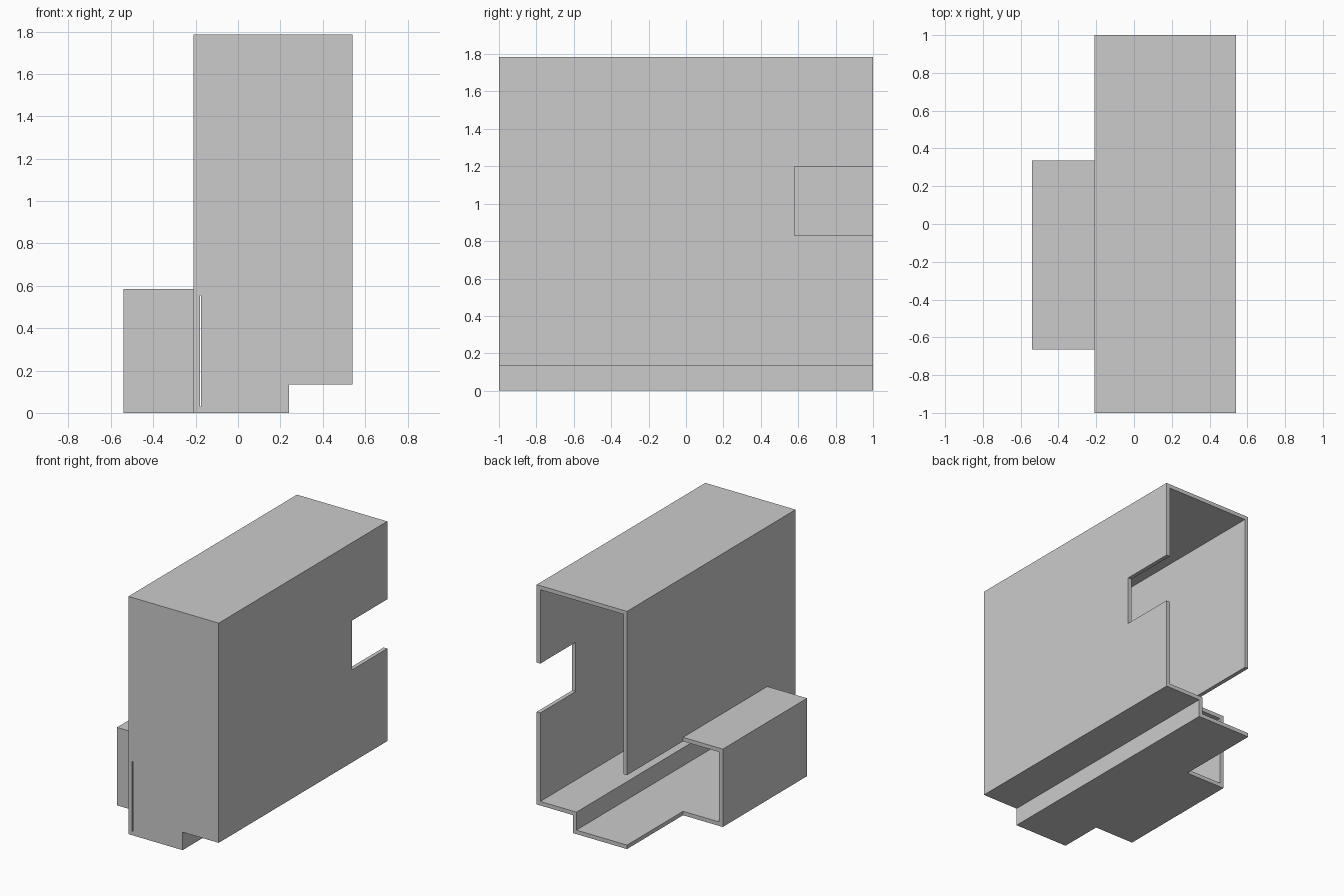
import bpy, bmesh

cube = bpy.data.objects.get("Cube")
if cube:
    bpy.data.objects.remove(cube, do_unlink=True)

# One plain grey for every panel
grey = bpy.data.materials.new("light_grey")
grey.use_nodes = True
COLOUR = (0.6, 0.6, 0.6, 1)
grey.diffuse_color = COLOUR
grey.node_tree.nodes["Principled BSDF"].inputs["Base Color"].default_value = COLOUR

T = 0.03                                  # sheet thickness
LEFT, RIGHT, STEP = -0.21, 0.54, 0.24     # main housing, across
TOP, LEDGE = 1.785, 0.135                 # main housing, heights
SIDE, SIDE_TOP = -0.54, 0.585             # side compartment
SIDE_FRONT, SIDE_BACK = -0.665, 0.335
SLIT = 0.006


def prism(name, profile, y0, y1):
    """Extrude an x-z outline from y0 to y1."""
    bm = bmesh.new()
    face = bm.faces.new([bm.verts.new((x, y0, z)) for x, z in profile])
    extruded = bmesh.ops.extrude_face_region(bm, geom=[face])["geom"]
    moved = [v for v in extruded if isinstance(v, bmesh.types.BMVert)]
    bmesh.ops.translate(bm, verts=moved, vec=(0, y1 - y0, 0))
    bmesh.ops.recalc_face_normals(bm, faces=bm.faces)
    mesh = bpy.data.meshes.new(name)
    bm.to_mesh(mesh)
    bm.free()
    mesh.materials.append(grey)
    obj = bpy.data.objects.new(name, mesh)
    bpy.context.collection.objects.link(obj)
    return obj


def rect(x0, x1, z0, z1):
    return [(x0, z0), (x1, z0), (x1, z1), (x0, z1)]


# Folded housing: floor, step, ledge, right wall, roof and left wall
outside = [(LEFT, 0), (STEP, 0), (STEP, LEDGE), (RIGHT, LEDGE),
           (RIGHT, TOP), (LEFT, TOP), (LEFT, SIDE_TOP - T)]
inside = [(LEFT + T, SIDE_TOP - T), (LEFT + T, TOP - T), (RIGHT - T, TOP - T),
          (RIGHT - T, LEDGE + T), (STEP - T, LEDGE + T), (STEP - T, T), (LEFT, T)]
housing = prism("housing", outside + inside, -1, 1)

# Rectangular notch in the rear edge of the right wall
cutter = prism("notch_cutter", rect(RIGHT - 0.1, RIGHT + 0.1, 0.83, 1.2), 0.58, 1.1)
cutter.hide_render = True
cut = housing.modifiers.new("notch", "BOOLEAN")
cut.operation = "DIFFERENCE"
cut.solver = "EXACT"
cut.object = cutter
bpy.context.view_layer.objects.active = housing
bpy.ops.object.modifier_apply(modifier=cut.name)
bpy.data.objects.remove(cutter, do_unlink=True)

# Front panel, leaving a narrow slit beside the lower left wall
slit_edge = LEFT + T + SLIT
panel = inside[:-2] + [(STEP - T, T), (slit_edge, T), (slit_edge, SIDE_TOP - T)]
prism("front_panel", panel, -1, -1 + T)

# Lower left wall ahead of the side compartment
prism("lower_left_wall", rect(LEFT, LEFT + T, T, SIDE_TOP - T), -1, SIDE_FRONT)

# Side compartment: channel open to the housing and the rear, closed in front
channel = [(LEFT, 0), (SIDE, 0), (SIDE, SIDE_TOP), (LEFT, SIDE_TOP),
           (LEFT, SIDE_TOP - T), (SIDE + T, SIDE_TOP - T), (SIDE + T, T), (LEFT, T)]
prism("side_compartment", channel, SIDE_FRONT, SIDE_BACK)
prism("side_front_panel", rect(SIDE + T, LEFT, T, SIDE_TOP - T),
      SIDE_FRONT, SIDE_FRONT + T)
